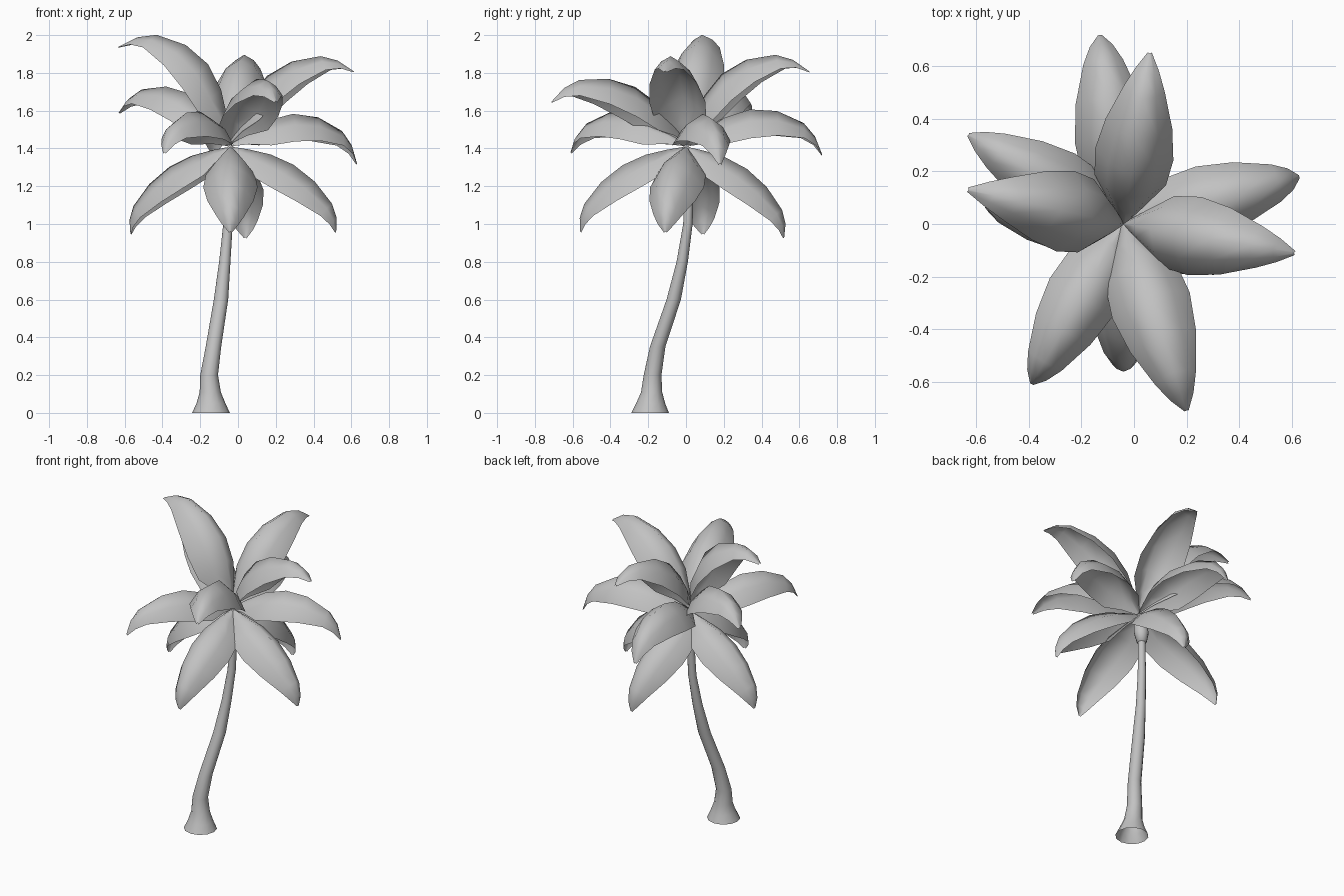
import bpy
import bmesh
import math
from mathutils import Vector

cube = bpy.data.objects.get("Cube")
if cube:
    bpy.data.objects.remove(cube, do_unlink=True)

grey = bpy.data.materials.new("plain_grey")
grey.use_nodes = True
colour = (0.54, 0.54, 0.54, 1)
grey.diffuse_color = colour
grey.node_tree.nodes["Principled BSDF"].inputs["Base Color"].default_value = colour


def loft(name, rows, closed):
    """Skin equal-length rows of points; closed joins each row into a ring."""
    bm = bmesh.new()
    grid = [[bm.verts.new(p) for p in row] for row in rows]
    for low, high in zip(grid, grid[1:]):
        n = len(low)
        for i in range(n if closed else n - 1):
            j = (i + 1) % n
            bm.faces.new((low[i], low[j], high[j], high[i]))
    bmesh.ops.remove_doubles(bm, verts=bm.verts, dist=0.0005)
    for face in bm.faces:
        face.smooth = True
    mesh = bpy.data.meshes.new(name)
    bm.to_mesh(mesh)
    bm.free()
    mesh.materials.append(grey)
    obj = bpy.data.objects.new(name, mesh)
    bpy.context.collection.objects.link(obj)


def tube(name, stations, sides=12):
    """Stack of level rings, each given as x, y, z, radius."""
    turns = [math.tau * i / sides for i in range(sides)]
    loft(name, [[(x + r * math.cos(a), y + r * math.sin(a), z) for a in turns]
                for x, y, z, r in stations], True)


# Curved trunk, flared and open at the foot
tube("trunk", [(-.143, -.19, 0, .1), (-.143, -.187, .05, .077),
               (-.147, -.182, .11, .056), (-.153, -.177, .2, .047),
               (-.13, -.15, .35, .041), (-.09, -.065, .6, .038),
               (-.07, -.02, .8, .03), (-.053, .01, 1, .025),
               (-.045, .018, 1.24, .023)])

# Swollen crown that holds the fronds
tube("crown", [(-.045, .018, 1.21, .001), (-.045, .018, 1.215, .03),
               (-.045, .015, 1.28, .045), (-.042, .008, 1.36, .04),
               (-.04, 0, 1.41, .015), (-.04, 0, 1.42, .001)])

# Frond stations: distance along chord, ridge height, half width (chord = 1)
FROND = [(0, 0, .012), (.12, .11, .085), (.27, .225, .182), (.45, .3, .2),
         (.65, .302, .17), (.85, .226, .105), (.94, .13, .06), (1, 0, .01)]
# Across the frond: side offset and drop below the ridge
ARCH = [(-1, 1.05), (-.62, .42), (0, 0), (.62, .42), (1, 1.05)]


def frond(name, root, tip, bend):
    along = tip - root
    side = Vector((-along.y, along.x, 0)).normalized() * along.length
    up = along.cross(side) / along.length
    rows = [[root + along * t + side * w * s + up * (h * bend - w * d) for s, d in ARCH]
            for t, h, w in FROND]
    loft(name, rows, False)


# Each tier: root height, then tip position and amount of bend per frond
TIERS = {
    "upper": (1.44, [(-.63, .13, 1.94, 1), (.06, .65, 1.81, .95),
                     (.61, -.11, 1.81, .9), (.2, -.71, 1.65, .85)]),
    "middle": (1.42, [(-.63, .34, 1.59, .96), (-.13, .72, 1.37, .96),
                      (.63, .18, 1.32, 1), (-.39, -.61, 1.38, .92)]),
    "lower": (1.41, [(-.57, .09, .95, .62), (.04, .52, .93, .62),
                     (.52, -.11, .96, .62), (-.04, -.56, .96, .62)]),
}
for tier, (root_z, leaves) in TIERS.items():
    for place, (x, y, z, bend) in zip(("right", "back", "left", "front"), leaves):
        frond(f"{tier}_frond_{place}", Vector((-.04, 0, root_z)), Vector((x, y, z)), bend)
